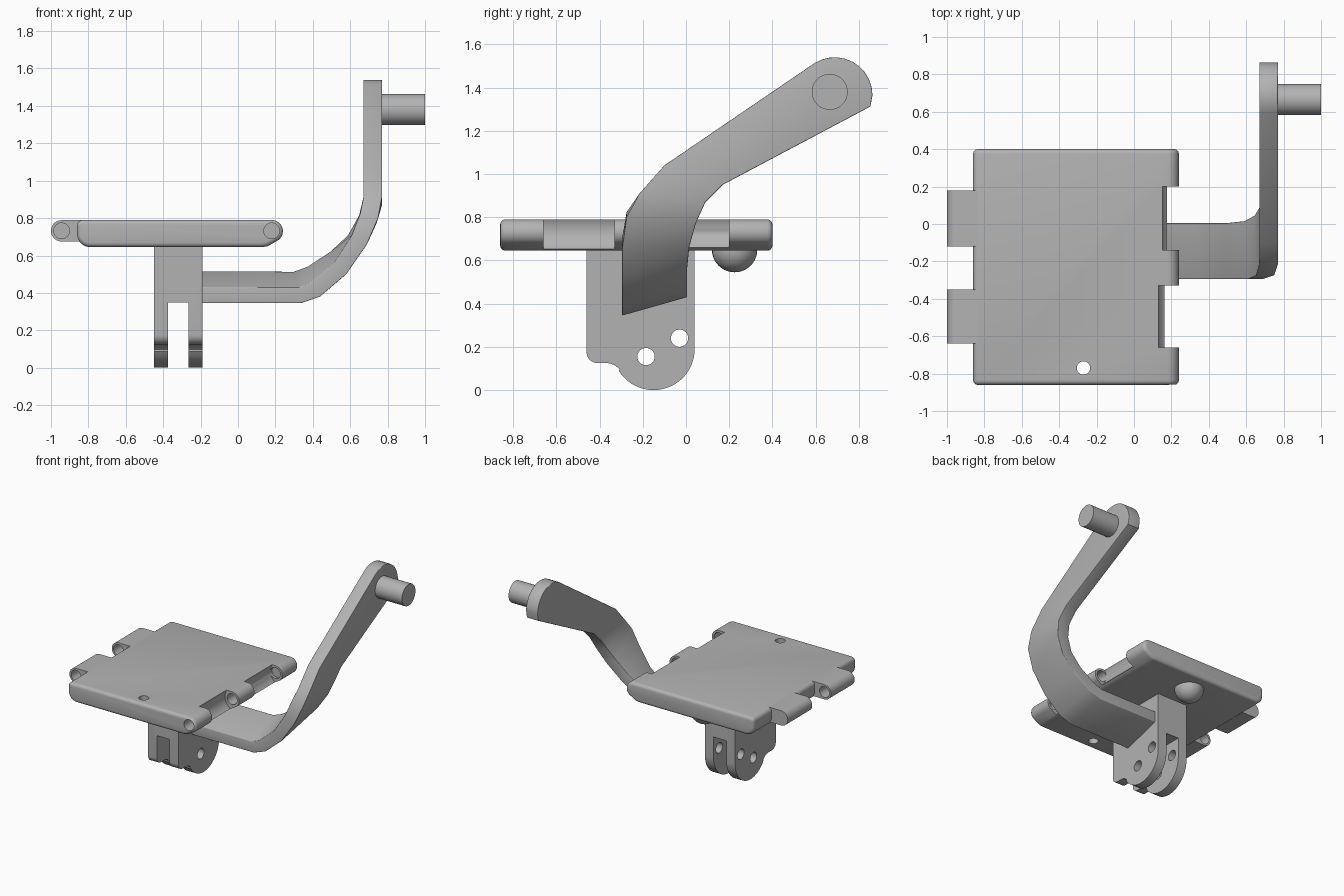
import bpy, bmesh, math
from mathutils import Vector

if "Cube" in bpy.data.objects:
    bpy.data.objects.remove(bpy.data.objects["Cube"], do_unlink=True)

grey = bpy.data.materials.new("plain grey")
grey.use_nodes = True
COLOUR = (0.45, 0.45, 0.45, 1)
grey.diffuse_color = COLOUR
grey.node_tree.nodes["Principled BSDF"].inputs["Base Color"].default_value = COLOUR


def arc(cx, cy, r, start, end, n=12):
    angles = [math.radians(start + (end - start) * i / n) for i in range(n + 1)]
    return [(cx + r * math.cos(a), cy + r * math.sin(a)) for a in angles]


def circle(cx, cy, r, n=32):
    return arc(cx, cy, r, 0, 360, n)[:-1]


def loft(name, rings):
    """Closed solid through a row of rings of equal size."""
    bm = bmesh.new()
    rows = [[bm.verts.new(p) for p in ring] for ring in rings]
    n = len(rows[0])
    for a, b in zip(rows, rows[1:]):
        for i in range(n):
            j = (i + 1) % n
            bm.faces.new((a[i], a[j], b[j], b[i]))
    bm.faces.new(rows[0][::-1])
    bm.faces.new(rows[-1])
    bmesh.ops.recalc_face_normals(bm, faces=bm.faces)
    mesh = bpy.data.meshes.new(name)
    bm.to_mesh(mesh)
    bm.free()
    mesh.materials.append(grey)
    ob = bpy.data.objects.new(name, mesh)
    bpy.context.collection.objects.link(ob)
    return ob


def prism(name, outline, axis, lo, hi):
    """Extrude an outline along x, y or z."""
    place = {"x": lambda p, d: (d, p[0], p[1]),
             "y": lambda p, d: (p[0], d, p[1]),
             "z": lambda p, d: (p[0], p[1], d)}[axis]
    return loft(name, [[place(p, d) for p in outline] for d in (lo, hi)])


def apply(ob, kind, **settings):
    bpy.context.view_layer.objects.active = ob
    mod = ob.modifiers.new(kind, kind)
    for key, value in settings.items():
        setattr(mod, key, value)
    bpy.ops.object.modifier_apply(modifier=mod.name)


def bevel(ob, width, angle=55):
    apply(ob, "BEVEL", width=width, segments=4, limit_method="ANGLE",
          angle_limit=math.radians(angle))


def cut(ob, *shape):
    cutter = prism("cutter", *shape)
    cutter.hide_render = True
    apply(ob, "BOOLEAN", operation="DIFFERENCE", solver="EXACT", object=cutter)
    bpy.data.objects.remove(cutter, do_unlink=True)


def smooth(ob):
    bpy.ops.object.select_all(action="DESELECT")
    ob.select_set(True)
    bpy.context.view_layer.objects.active = ob
    bpy.ops.object.shade_smooth_by_angle(angle=math.radians(35))


# Plate with a rounded hinge edge
outline = (arc(0.18, 0.73, 0.06, 90, -50)
           + [(0.16, 0.65), (0.13, 0.645)]
           + arc(-0.79, 0.715, 0.07, 270, 180, 8)
           + arc(-0.83, 0.76, 0.03, 180, 90, 6))
plate = prism("plate", outline, "y", -0.86, 0.40)
bevel(plate, 0.024)

# Hinge gaps, hinge bore and screw hole
for x, y0, y1 in ((0.25, -0.14, 0.20), (0.23, -0.66, -0.33)):
    cut(plate, circle(x, 0.74, 0.11, 48), "y", y0, y1)
cut(plate, circle(0.18, 0.732, 0.042), "y", -1, 0.22)
cut(plate, circle(-0.27, -0.77, 0.036), "z", 0.5, 1)
smooth(plate)

# Hinge knuckles on the opposite edge
for label, y0, y1 in (("front", -0.64, -0.35), ("back", -0.12, 0.18)):
    outline = [(-0.8, 0.675), (-0.8, 0.789)] + arc(-0.943, 0.732, 0.057, 90, 270, 16)
    knuckle = prism(label + "_knuckle", outline, "y", y0, y1)
    cut(knuckle, circle(-0.943, 0.732, 0.042), "y", -1, 0.0)
    smooth(knuckle)

# Forked bracket under the plate
outline = ([(0.04, 0.66), (-0.46, 0.66)]
           + arc(-0.41, 0.175, 0.05, 180, 270, 8)
           + arc(-0.37, 0.045, 0.08, 90, 40, 6)
           + arc(-0.15, 0.19, 0.19, 213, 360, 24))
bracket = prism("bracket", outline, "x", -0.45, -0.19)
cut(bracket, [(-0.375, -0.1), (-0.265, -0.1), (-0.265, 0.35), (-0.375, 0.35)], "y", -1, 1)
for y, z in ((-0.185, 0.155), (-0.03, 0.24)):
    cut(bracket, circle(y, z, 0.04), "x", -1, 0)
smooth(bracket)

# Ball foot under the plate
bpy.ops.mesh.primitive_uv_sphere_add(segments=32, ring_count=20, radius=0.105,
                                     location=(-0.32, 0.225, 0.65))
ball = bpy.context.object
ball.name = "ball_foot"
ball.data.materials.append(grey)
smooth(ball)

# Crank arm: outer front edge, outer back edge, bend angle, thickness
stations = [
    ((-0.22, -0.295, 0.345), (-0.22, 0.005, 0.43), 0, 0.085),
    ((0.34, -0.295, 0.345), (0.31, 0.005, 0.43), 8, 0.085),
    ((0.44, -0.295, 0.38), (0.42, 0.005, 0.465), 32, 0.09),
    ((0.58, -0.295, 0.50), (0.56, 0.005, 0.56), 47, 0.09),
    ((0.69, -0.295, 0.66), (0.67, 0.015, 0.66), 60, 0.095),
    ((0.75, -0.275, 0.80), (0.74, 0.045, 0.77), 76, 0.1),
    ((0.77, -0.215, 0.91), (0.77, 0.09, 0.87), 90, 0.1),
    ((0.77, -0.1, 1.04), (0.77, 0.17, 0.95), 90, 0.1),
]
for y, z in arc(0.688, 1.365, 0.175, 122, 0, 10):
    y_back = y - 0.04 + 0.03 * max(0, y - 0.56) / 0.3
    stations.append(((0.77, y, z), (0.77, y_back, 0.95 + 0.53 * (y_back - 0.17)), 90, 0.1))

rings = []
for front, back, angle, thick in stations:
    a = math.radians(angle)
    inward = Vector((-math.sin(a), 0, math.cos(a))) * thick
    front, back = Vector(front), Vector(back)
    rings.append([front, back, back + inward, front + inward])
arm = loft("crank_arm", rings)
bevel(arm, 0.024)
smooth(arm)

# Handle peg
peg = prism("handle_peg", circle(0.665, 1.38, 0.083, 48), "x", 0.74, 1.0)
smooth(peg)
